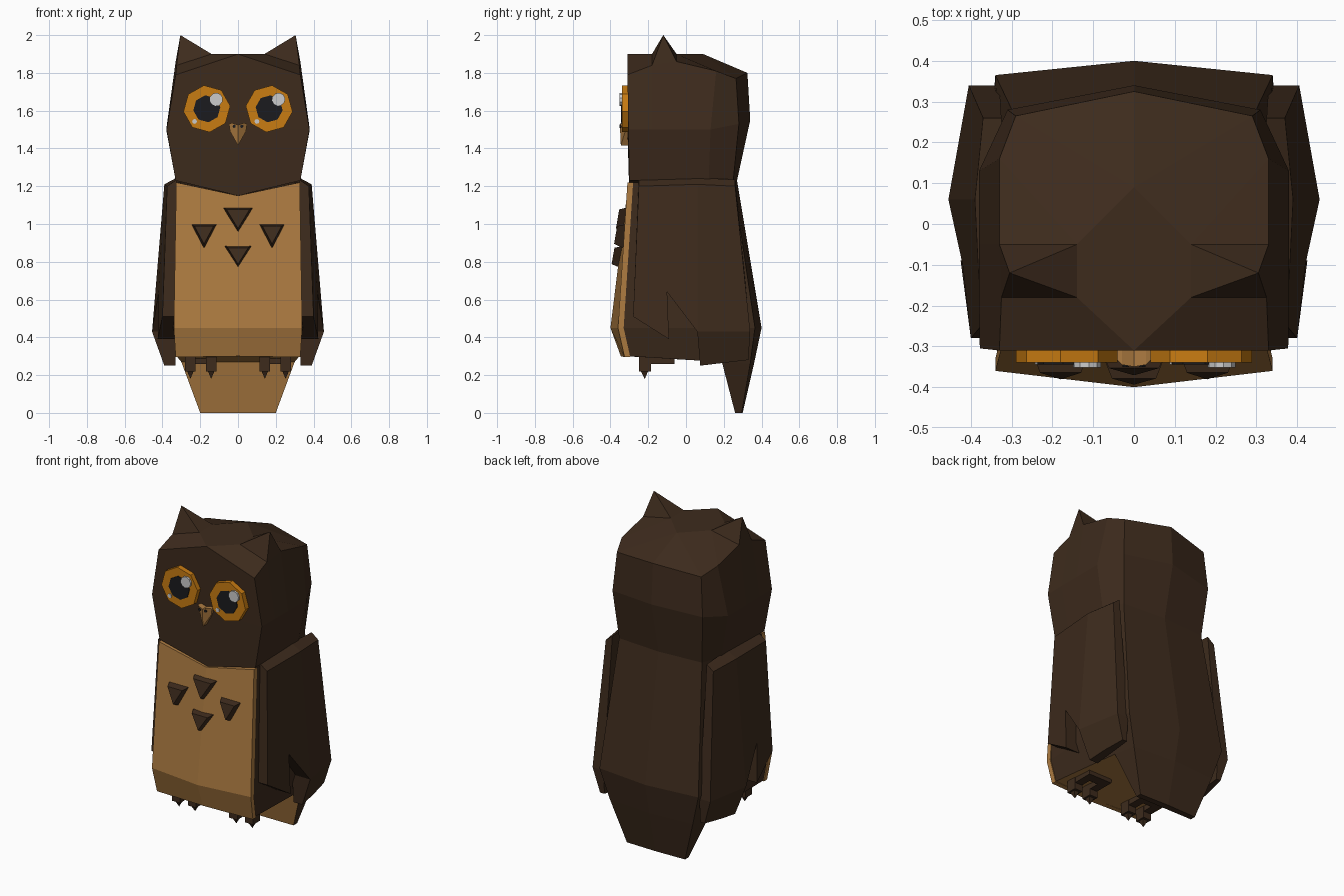
import bpy, bmesh, math

if "Cube" in bpy.data.objects:
    bpy.data.objects.remove(bpy.data.objects["Cube"])


def material(name, rgb):
    m = bpy.data.materials.new(name)
    m.diffuse_color = (*rgb, 1)
    m.use_nodes = True
    m.node_tree.nodes["Principled BSDF"].inputs["Base Color"].default_value = m.diffuse_color
    return m


DARK = material("dark_brown", (.047, .024, .012))
TAN = material("tan", (.42, .20, .053))
ORANGE = material("orange", (.58, .20, .006))
BLACK = material("black", (.011, .011, .013))
WHITE = material("white", (.65, .65, .65))


def mesh(name, verts, groups, mirror=False):
    """Flat-faced mesh from (material, faces) groups, optionally mirrored in x."""
    bm = bmesh.new()
    for s in ((1, -1) if mirror else (1,)):
        vs = [bm.verts.new((x * s, y, z)) for x, y, z in verts]
        for i, (_, faces) in enumerate(groups):
            for f in faces:
                bm.faces.new([vs[k] for k in f]).material_index = i
    bmesh.ops.remove_doubles(bm, verts=bm.verts, dist=1e-5)
    bmesh.ops.recalc_face_normals(bm, faces=bm.faces)
    me = bpy.data.meshes.new(name)
    bm.to_mesh(me)
    bm.free()
    for mat, _ in groups:
        me.materials.append(mat)
    ob = bpy.data.objects.new(name, me)
    bpy.context.collection.objects.link(ob)
    return ob


def shell(name, outer, inner, faces, mat, mirror=False):
    """Thick plate: outer faces, matching inner faces, walls on open edges."""
    n = len(outer)
    edges = [(f[i - 1], f[i]) for f in faces for i in range(len(f))]
    rim = [(a, b) for a, b in edges if (b, a) not in edges]
    if mirror:
        rim = [(a, b) for a, b in rim if outer[a][0] or outer[b][0]]
    allf = list(faces) + [[k + n for k in reversed(f)] for f in faces]
    allf += [(b, a, a + n, b + n) for a, b in rim]
    return mesh(name, list(outer) + list(inner), [(mat, allf)], mirror)


def disc(name, x, z, r, sides, y0, y1, mat, turn=83):
    ang = [math.radians(turn + 360 * i / sides) for i in range(sides)]
    ring = [(x + r * math.cos(a), z + r * math.sin(a)) for a in ang]
    return shell(name, [(a, y1, b) for a, b in ring], [(a, y0, b) for a, b in ring],
                 [range(sides)], mat)


def strips(rows, cols):
    return [(r * cols + c, r * cols + c + 1, (r + 1) * cols + c + 1, (r + 1) * cols + c)
            for r in range(rows - 1) for c in range(cols - 1)]


# Head: three half rings from front centre to back centre, crown and ear tip
head = [
    (0, -.31, 1.90), (.33, -.31, 1.79), (.325, -.18, 1.84), (.33, -.05, 1.86),
    (.33, .16, 1.81), (.29, .265, 1.77), (0, .325, 1.80),
    (0, -.31, 1.5), (.378, -.305, 1.5), (.38, -.18, 1.5), (.38, -.05, 1.5),
    (.38, .13, 1.5), (.31, .28, 1.53), (0, .34, 1.55),
    (0, -.30, 1.15), (.33, -.30, 1.23), (.33, -.18, 1.23), (.33, -.05, 1.23),
    (.33, .12, 1.23), (.285, .25, 1.23), (0, .27, 1.23),
    (.14, -.18, 1.90), (.14, -.05, 1.90), (0, .09, 1.90), (.305, -.12, 2.0)]
crown = [(0, 21, 2, 1), (0, 21, 22, 23), (22, 3, 4), (22, 4, 5, 23), (23, 5, 6)]
ear = [(21, 24, 2), (21, 22, 24), (22, 3, 24), (3, 2, 24)]
mesh("head", head, [(DARK, strips(3, 7) + crown + ear + [range(14, 21)])], True)

# Body and tail: dark back and sides, tan underside
body = [
    (0, -.28, 1.15), (.325, -.28, 1.22), (.33, .12, 1.23), (.285, .25, 1.23), (0, .27, 1.23),
    (0, -.37, .45), (.335, -.335, .45), (.36, .10, .45), (.34, .365, .45), (0, .40, .45),
    (0, -.32, .30), (.325, -.30, .30), (.30, .19, .27), (.285, .34, .26), (0, .36, .26),
    (0, .19, .27), (0, .26, 0), (.20, .26, 0), (.20, .295, 0), (0, .30, 0)]
tail = [(12, 13, 18, 17), (13, 14, 19, 18), (16, 17, 18, 19)]
mesh("body_and_tail", body, [(DARK, strips(3, 5) + tail + [range(5)]),
                             (TAN, [(10, 11, 12, 15), (15, 12, 17, 16)])], True)

# Belly plate
belly = [(0, -.313, 1.15), (.327, -.31, 1.22), (0, -.40, .45), (.34, -.36, .45),
         (0, -.345, .30), (.33, -.325, .295)]
shell("belly_plate", belly, [(x, y + .03, z) for x, y, z in belly],
      [(0, 1, 3, 2), (2, 3, 5, 4)], TAN, True)

# Raised triangular belly markings
for i, (x, z, w, h) in enumerate([(0, 1.09, .085, .14), (-.18, 1.0, .07, .13),
                                  (.18, 1.0, .07, .13), (0, .885, .075, .12)]):
    tri = [(-w, 0), (w, 0), (0, -h)]
    surf = lambda zz: -.313 - .124 * (1.15 - zz)
    base = [(x + a, surf(z + b) + .02, z + b) for a, b in tri]
    front = [(x + a * .72, surf(z + b) - .033, z + b * .72 - h * .09) for a, b in tri]
    shell(f"belly_marking_{i + 1}", front, base, [(0, 1, 2)], DARK)

# Wings: ridged plate with stepped feather tips
wing = [
    (.375, -.25, 1.20), (.40, -.28, .51), (.425, -.09, .39), (.42, -.10, .64),
    (.455, .06, .43), (.39, .06, 1.21), (.405, .34, .43), (.37, .26, 1.20),
    (.39, .075, .25), (.38, .20, .265), (.36, .33, .28)]
inner = [(.325 if z > 1 else .33, y, z + (.035 if z > 1 else 0)) for x, y, z in wing]
wing_faces = [(0, 1, 2, 3, 4, 5), (5, 4, 6, 7), (4, 8, 9, 10, 6)]
shell("wings", wing, inner, wing_faces, DARK, False)
flip = lambda pts: [(-x, y, z) for x, y, z in pts]
bpy.data.objects["wings"].name = "wing_right"
shell("wing_left", flip(wing), flip(inner), wing_faces, DARK)

# Eyes: octagonal iris and pupil with two highlights
for side, s in (("left", -1), ("right", 1)):
    x = s * .165
    turn = 90 - 7 * s
    disc(f"iris_{side}", x, 1.61, .125, 8, -.29, -.34, ORANGE, turn)
    disc(f"pupil_{side}", x, 1.61, .072, 8, -.33, -.345, BLACK, turn)
    disc(f"large_highlight_{side}", x + .05, 1.66, .035, 10, -.335, -.352, WHITE)
    disc(f"small_highlight_{side}", x - .065, 1.543, .013, 8, -.335, -.345, WHITE)

# Beak with nostrils
beak = [(0, -.35, 1.525), (.03, -.345, 1.535), (.048, -.325, 1.53), (.042, -.322, 1.49),
        (0, -.345, 1.415)]
shell("beak", beak, [(x, -.29, z) for x, y, z in beak],
      [(0, 4, 3, 2, 1)], TAN, True)
for s in (-1, 1):
    disc(f"nostril_{s}", s * .02, 1.517, .009, 6, -.335, -.351, BLACK)


def box(name, x, w, y0, y1, z0, z1, mat):
    sq = [(x - w, y0), (x + w, y0), (x + w, y1), (x - w, y1)]
    return shell(name, [(a, b, z1) for a, b in sq], [(a, b, z0) for a, b in sq],
                 [(0, 1, 2, 3)], mat)


# Feet: U-shaped, two toes each with a claw
for side, s in (("left", -1), ("right", 1)):
    box(f"foot_{side}", s * .197, .08, -.12, -.06, .26, .30, DARK)
    for i, x in enumerate((.142, .252)):
        cx = s * x
        box(f"toe_{side}_{i}", cx, .025, -.20, -.07, .26, .305, DARK)
        box(f"toe_tip_{side}_{i}", cx, .028, -.25, -.185, .22, .295, DARK)
        claw = [(cx - .018, -.24, .222), (cx + .018, -.24, .222), (cx + .018, -.20, .222),
                (cx - .018, -.20, .222), (cx, -.218, .18)]
        mesh(f"claw_{side}_{i}", claw, [(DARK, [(0, 1, 2, 3), (0, 1, 4), (1, 2, 4),
                                               (2, 3, 4), (3, 0, 4)])])
